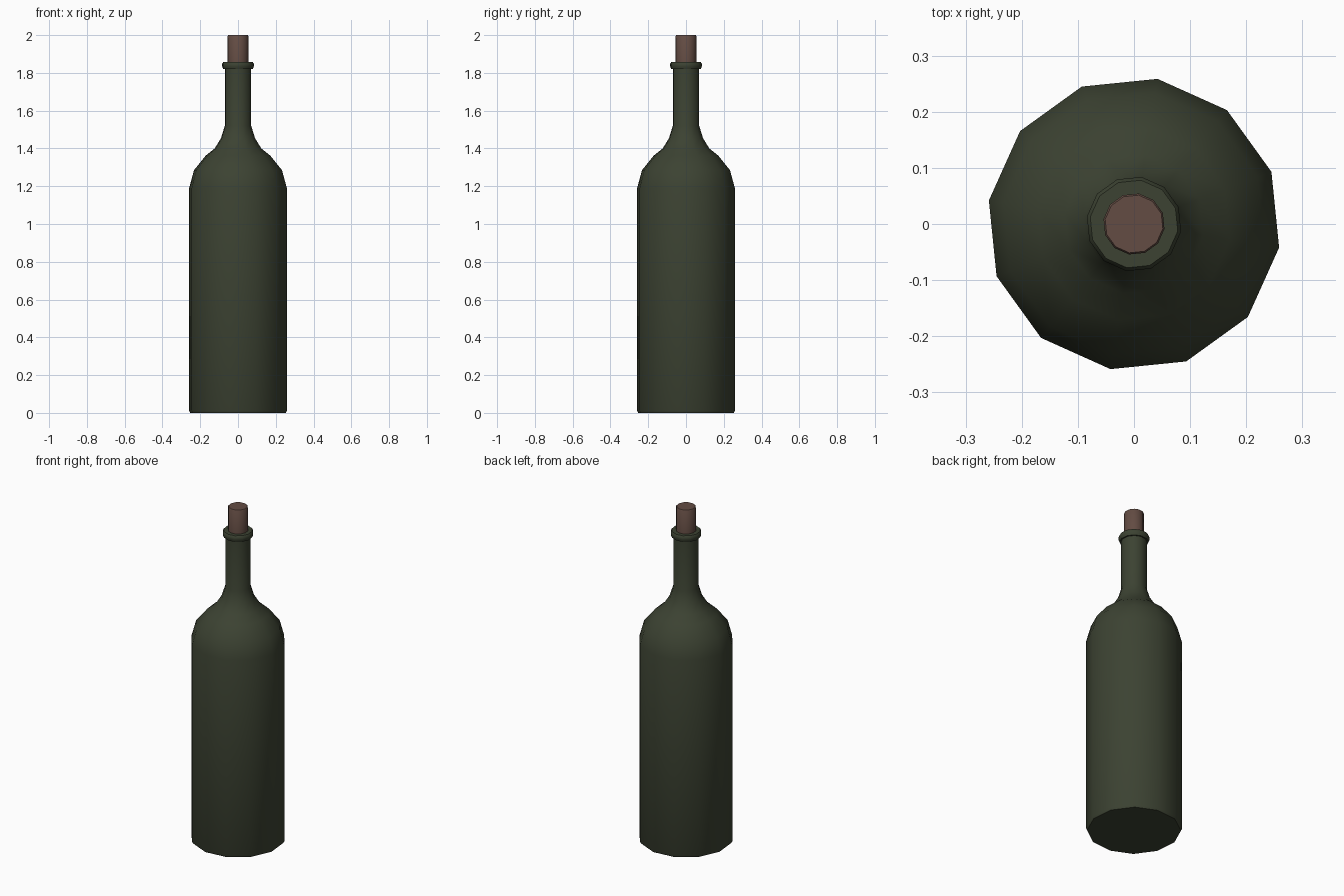
import bpy, bmesh, math

if "Cube" in bpy.data.objects:
    bpy.data.objects.remove(bpy.data.objects["Cube"])

SIDES = 12
OFFSET = math.radians(20.8)  # rotation of the 12-sided section


def material(name, rgb):
    m = bpy.data.materials.new(name)
    m.diffuse_color = (*rgb, 1)
    m.use_nodes = True
    m.node_tree.nodes["Principled BSDF"].inputs["Base Color"].default_value = m.diffuse_color
    return m


def lathe(name, profile, mat):
    """Revolve a (radius, z) profile and cap both ends."""
    bm = bmesh.new()
    rings = []
    for r, z in profile:
        rings.append([bm.verts.new((r * math.cos(OFFSET + i * math.tau / SIDES),
                                    r * math.sin(OFFSET + i * math.tau / SIDES), z))
                      for i in range(SIDES)])
    for a, b in zip(rings, rings[1:]):
        for i in range(SIDES):
            j = (i + 1) % SIDES
            bm.faces.new((a[i], a[j], b[j], b[i]))
    bm.faces.new(rings[0][::-1])
    bm.faces.new(rings[-1])
    me = bpy.data.meshes.new(name)
    bm.to_mesh(me)
    bm.free()
    me.materials.append(mat)
    ob = bpy.data.objects.new(name, me)
    bpy.context.collection.objects.link(ob)
    bpy.ops.object.select_all(action='DESELECT')
    ob.select_set(True)
    bpy.context.view_layer.objects.active = ob
    bpy.ops.object.shade_smooth_by_angle(angle=math.radians(40))
    return ob


glass = material("dark_green_glass", (0.045, 0.055, 0.032))
cork = material("brown_cork", (0.125, 0.072, 0.056))

# Body, shoulder and neck
lathe("bottle_body", [(0.256, 0), (0.262, 0.012), (0.262, 1.19), (0.236, 1.285),
                      (0.173, 1.362), (0.125, 1.40), (0.091, 1.455),
                      (0.071, 1.52), (0.071, 1.83)], glass)

# Lip ring round the mouth
lathe("lip_ring", [(0.071, 1.82), (0.079, 1.82), (0.085, 1.834), (0.085, 1.848),
                   (0.079, 1.857), (0.05, 1.857)], glass)

# Cork stopper
lathe("cork_stopper", [(0.055, 1.84), (0.055, 1.996), (0.052, 2.0)], cork)
